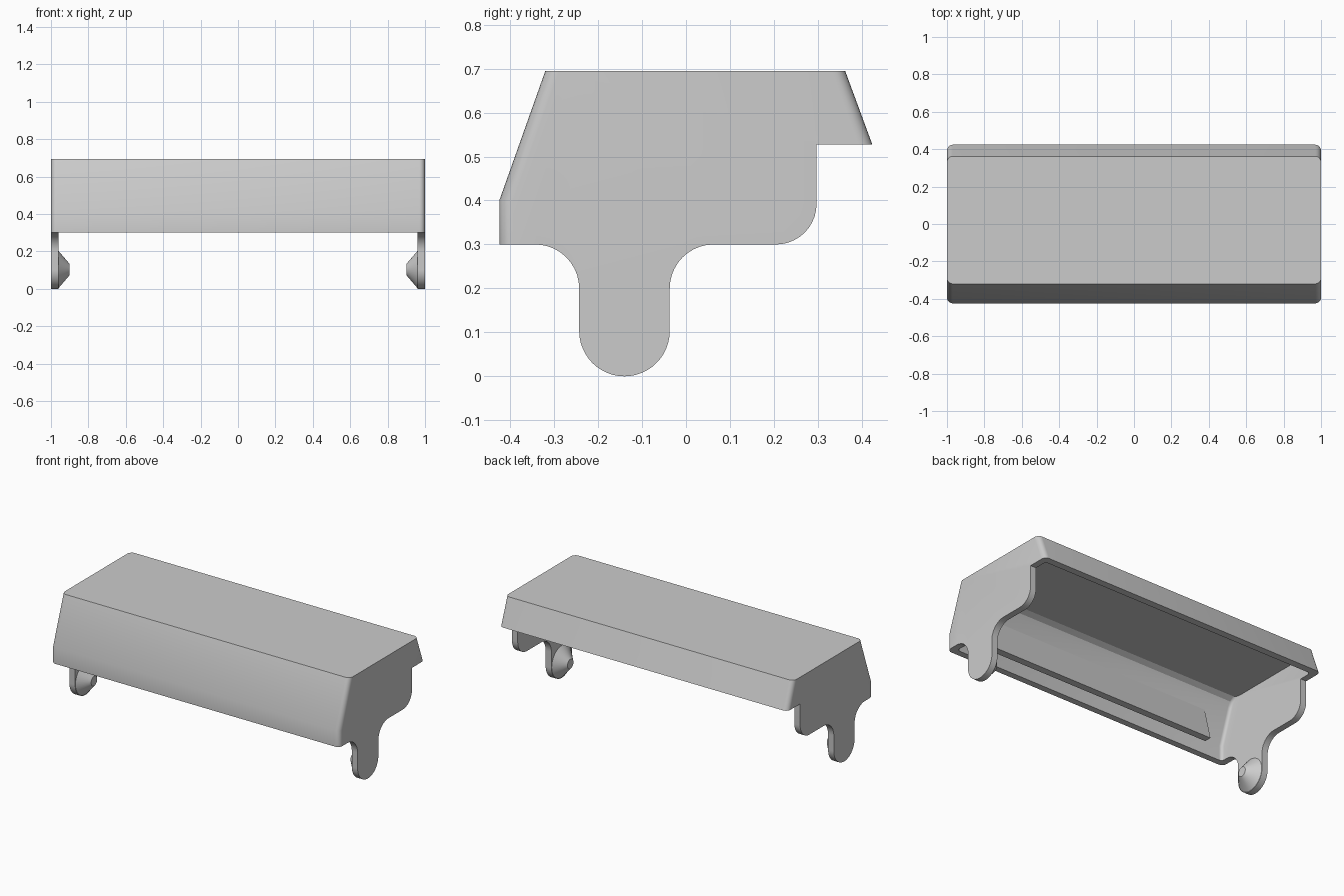
import bpy, bmesh, math
from mathutils import Matrix

cube = bpy.data.objects.get("Cube")
if cube:
    bpy.data.objects.remove(cube, do_unlink=True)

grey = bpy.data.materials.new("light_grey_plastic")
grey.use_nodes = True
grey.diffuse_color = (0.6, 0.6, 0.6, 1)
grey.node_tree.nodes["Principled BSDF"].inputs["Base Color"].default_value = (0.6, 0.6, 0.6, 1)

WALL = 0.96      # inner face of the end walls


def arc(cy, cz, r, start, end, steps):
    """Points of an arc in the side plane, angles in degrees."""
    angles = [math.radians(start + (end - start) * i / steps) for i in range(steps + 1)]
    return [(cy + r * math.cos(a), cz + r * math.sin(a)) for a in angles]


def finish(name, bm):
    bmesh.ops.recalc_face_normals(bm, faces=bm.faces)
    mesh = bpy.data.meshes.new(name)
    bm.to_mesh(mesh)
    bm.free()
    mesh.materials.append(grey)
    obj = bpy.data.objects.new(name, mesh)
    bpy.context.collection.objects.link(obj)
    return obj


def smooth(obj):
    bpy.ops.object.select_all(action="DESELECT")
    obj.select_set(True)
    bpy.context.view_layer.objects.active = obj
    bpy.ops.object.shade_smooth_by_angle(angle=math.radians(30))


def extrude(name, profile, half, radius=0, rounded=None):
    """Extrude a side profile across x, rounding chosen end edges."""
    bm = bmesh.new()
    face = bm.faces.new([bm.verts.new((-half, y, z)) for y, z in profile])
    side = bmesh.ops.extrude_face_region(bm, geom=[face])["geom"]
    bmesh.ops.translate(bm, vec=(2 * half, 0, 0),
                        verts=[v for v in side if isinstance(v, bmesh.types.BMVert)])
    if radius:
        edges = [e for e in bm.edges
                 if abs(e.verts[0].co.x - e.verts[1].co.x) < 1e-4 and rounded(e)]
        bmesh.ops.bevel(bm, geom=edges, offset=radius, segments=5,
                        profile=0.5, affect="EDGES")
    return finish(name, bm)


def outer_corner(e):
    a, b = (v.co for v in e.verts)
    return abs(a.z - b.z) > 0.05 and abs(a.y + b.y) / 2 > 0.35


def inner_corner(e):
    a, b = (v.co for v in e.verts)
    return abs(a.z - b.z) > 0.01


# Cover: side profile with the legs and rounded cut-outs
profile = [(-0.424, 0.3)]
profile += arc(-0.343, 0.2, 0.1, 90, 0, 10)
profile += arc(-0.14, 0.103, 0.103, 180, 360, 24)
profile += arc(0.063, 0.2, 0.1, 180, 90, 10)
profile += arc(0.205, 0.392, 0.092, -90, 0, 10)
profile += [(0.297, 0.527), (0.424, 0.527), (0.362, 0.695), (-0.32, 0.695), (-0.424, 0.402)]
cover = extrude("cover_shell", profile, 1.0, 0.03, outer_corner)

# Hollow underside
hollow = [(-0.384, -0.1), (-0.384, 0.393), (-0.31, 0.605), (-0.293, 0.637), (-0.262, 0.655),
          (0.333, 0.655), (0.404, 0.46), (0.404, -0.1)]
cutter = extrude("hollow_cutter", hollow, WALL, 0.02, inner_corner)
cutter.hide_render = True
mod = cover.modifiers.new("hollow", "BOOLEAN")
mod.operation = "DIFFERENCE"
mod.solver = "EXACT"
mod.object = cutter
bpy.context.view_layer.objects.active = cover
bpy.ops.object.modifier_apply(modifier=mod.name)
bpy.data.objects.remove(cutter, do_unlink=True)
smooth(cover)

# Hook rib inside the front wall
extrude("inner_hook_rib", [(-0.335, 0.56), (-0.28, 0.34), (-0.325, 0.34), (-0.385, 0.42)], 0.79)

# Conical snap studs on the inside of the legs
for side, label in ((1, "left"), (-1, "right")):
    bm = bmesh.new()
    bmesh.ops.create_cone(bm, cap_ends=True, segments=40, radius1=0.1, radius2=0.03, depth=0.06)
    bmesh.ops.transform(bm, verts=bm.verts,
                        matrix=Matrix.Translation((side * (WALL - 0.03), -0.14, 0.103))
                        @ Matrix.Rotation(-side * math.pi / 2, 4, "Y"))
    smooth(finish(label + "_snap_stud", bm))
